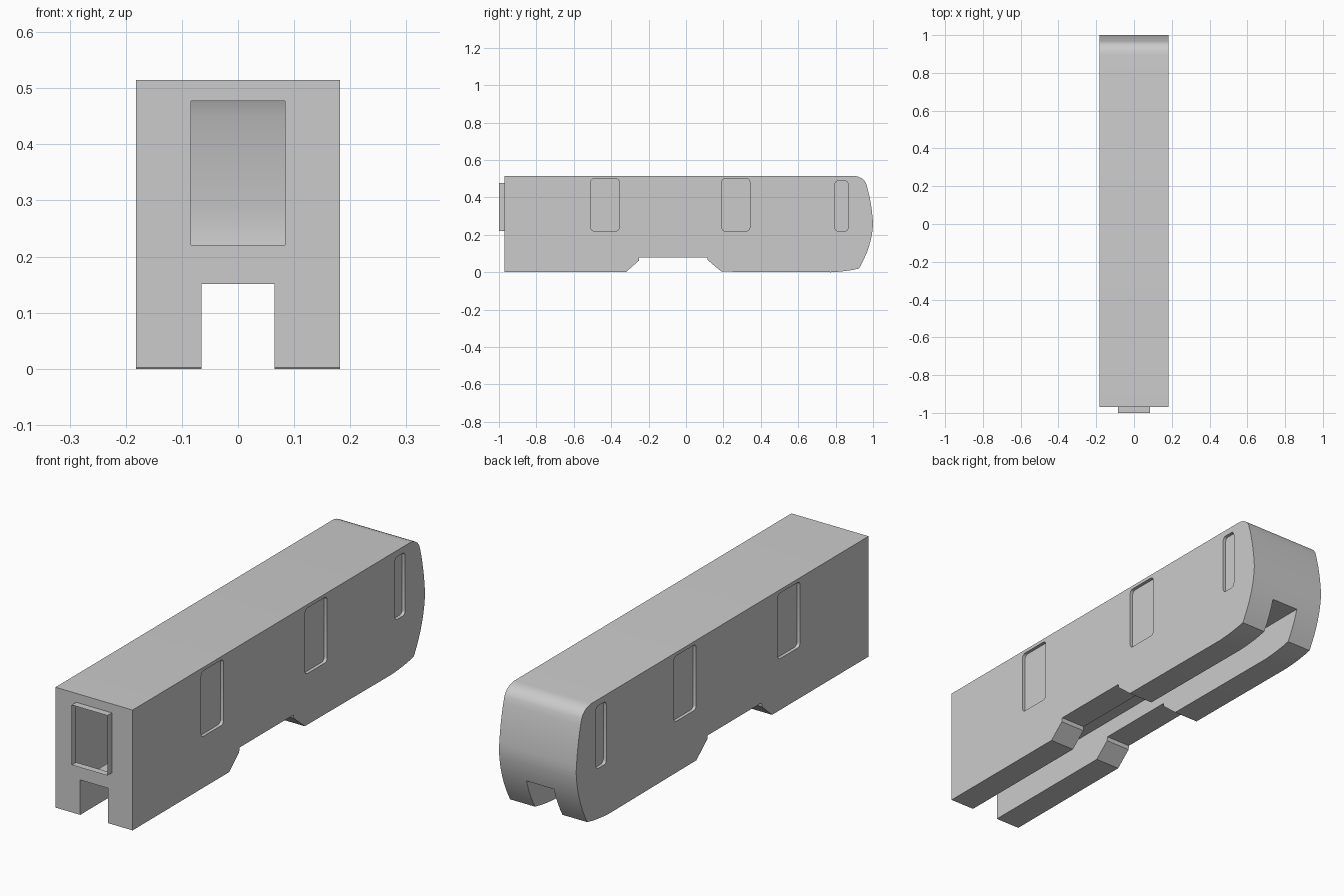
import bpy, bmesh, math
from mathutils import Vector

if "Cube" in bpy.data.objects:
    bpy.data.objects.remove(bpy.data.objects["Cube"])

HALF_W = 0.182


def bezier(a, b, c, n):
    """Quadratic curve points from a to c, without the first point."""
    pts = []
    for i in range(1, n + 1):
        t = i / n
        pts.append(tuple((1 - t) ** 2 * p + 2 * t * (1 - t) * q + t * t * r
                         for p, q, r in zip(a, b, c)))
    return pts


def prism(name, profile, x0, x1):
    """Extrude a (y, z) profile along x."""
    bm = bmesh.new()
    face = bm.faces.new([bm.verts.new((x0, y, z)) for y, z in profile])
    ext = bmesh.ops.extrude_face_region(bm, geom=[face])
    moved = [v for v in ext['geom'] if isinstance(v, bmesh.types.BMVert)]
    bmesh.ops.translate(bm, verts=moved, vec=Vector((x1 - x0, 0, 0)))
    bmesh.ops.recalc_face_normals(bm, faces=bm.faces)
    mesh = bpy.data.meshes.new(name)
    bm.to_mesh(mesh)
    bm.free()
    ob = bpy.data.objects.new(name, mesh)
    bpy.context.collection.objects.link(ob)
    return ob


def rect(y0, y1, z0, z1):
    return [(y0, z0), (y1, z0), (y1, z1), (y0, z1)]


def rounded(y0, y1, z0, z1, r=0.016, n=4):
    pts = []
    for k, (cy, cz) in enumerate([(y1 - r, z1 - r), (y0 + r, z1 - r),
                                  (y0 + r, z0 + r), (y1 - r, z0 + r)]):
        for i in range(n + 1):
            a = math.pi / 2 * (k + i / n)
            pts.append((cy + r * math.cos(a), cz + r * math.sin(a)))
    return pts


# Car body side profile: underside with raised bay, bowed nose, flat roof
profile = [(-0.97, 0.002), (-0.32, 0.002), (-0.252, 0.062), (-0.25, 0.08),
           (0.114, 0.08), (0.116, 0.065), (0.19, 0.003), (0.775, 0.0)]
profile += bezier((0.775, 0.0), (0.86, 0.004), (0.925, 0.02), 4)
profile += bezier((0.925, 0.02), (0.995, 0.14), (1.0, 0.26), 8)
profile += bezier((1.0, 0.26), (0.993, 0.375), (0.963, 0.475), 8)
profile += bezier((0.963, 0.475), (0.945, 0.513), (0.895, 0.515), 6)
profile += [(-0.97, 0.515)]
body = prism("car_body", profile, -HALF_W, HALF_W)

# Gangway frame at the rear end, rail channel underneath, window recesses
parts = [(prism("gangway_block", rect(-1.0, -0.9, 0.221, 0.477), -0.084, 0.084), 'UNION'),
         (prism("channel_cutter", rect(-1.2, 1.2, -0.1, 0.151), -0.065, 0.065), 'DIFFERENCE')]
for y0, y1, top in [(-0.508, -0.358, 0.5), (0.192, 0.341, 0.5), (0.797, 0.866, 0.488)]:
    for side in (-1, 1):
        cutter = prism("window_cutter", rounded(y0, y1, 0.221, top),
                       side * (HALF_W - 0.014), side * (HALF_W + 0.05))
        parts.append((cutter, 'DIFFERENCE'))

for cutter, op in parts:
    mod = body.modifiers.new(cutter.name, 'BOOLEAN')
    mod.operation, mod.solver, mod.object = op, 'EXACT', cutter

# Bake the cuts, then remove the helpers
depsgraph = bpy.context.evaluated_depsgraph_get()
body_mesh = bpy.data.meshes.new_from_object(body.evaluated_get(depsgraph))
body.modifiers.clear()
body.data = body_mesh
for cutter, op in parts:
    bpy.data.objects.remove(cutter)

# Open the gangway so the hollow interior shows
bm = bmesh.new()
bm.from_mesh(body.data)
ends = [f for f in bm.faces if all(v.co.y < -0.999 for v in f.verts)]
bmesh.ops.delete(bm, geom=ends, context='FACES')
bm.to_mesh(body.data)
bm.free()

# Smooth nose, sharp box edges
bpy.context.view_layer.objects.active = body
body.select_set(True)
bpy.ops.object.shade_smooth_by_angle(angle=math.radians(25))
